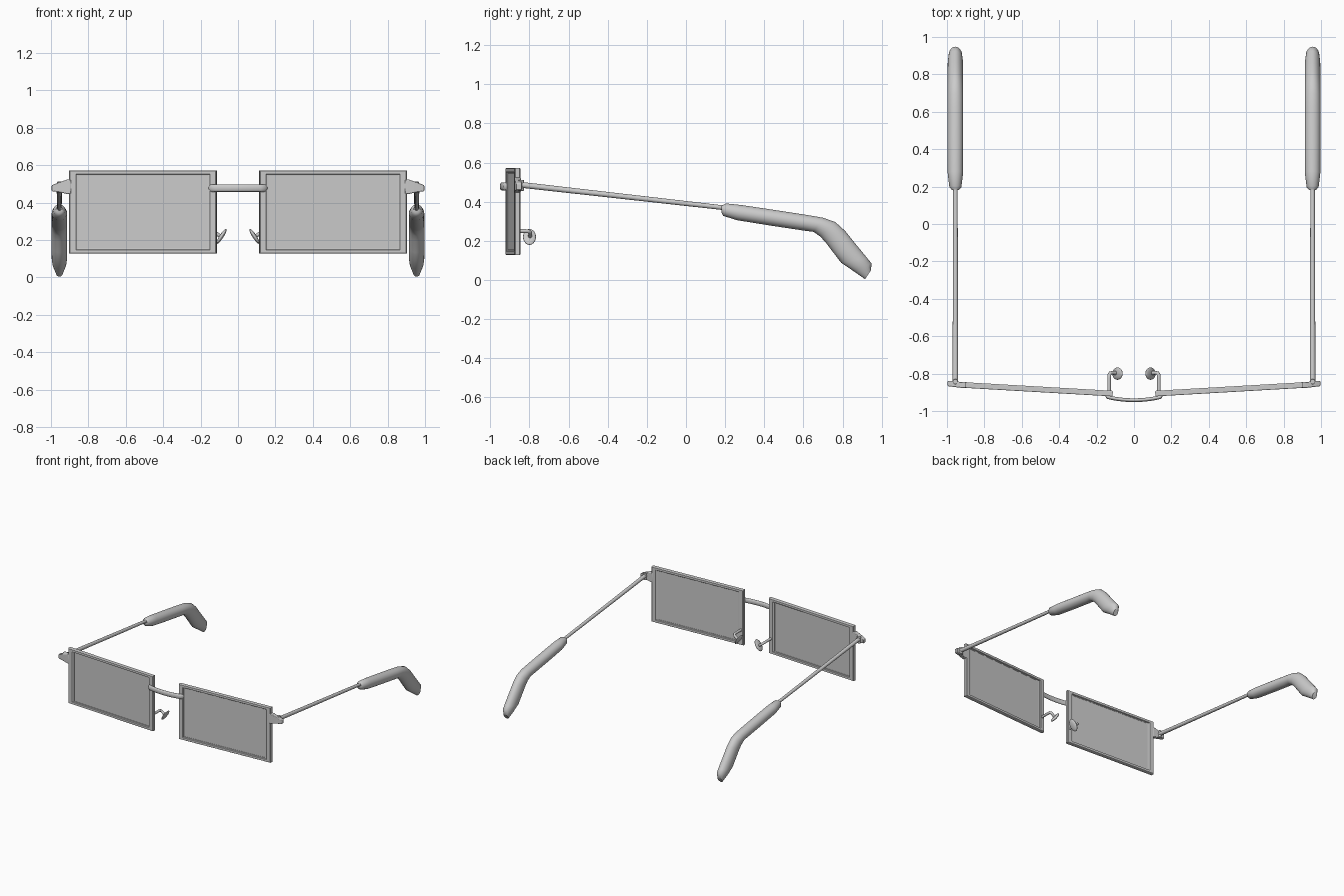
import bpy, bmesh
from math import sin, cos, pi, radians
from mathutils import Matrix, Vector

if "Cube" in bpy.data.objects:
    bpy.data.objects.remove(bpy.data.objects["Cube"])


def finish(name, bm, mirror=True, bevel=0, smooth=35):
    bmesh.ops.recalc_face_normals(bm, faces=bm.faces)
    me = bpy.data.meshes.new(name)
    bm.to_mesh(me)
    bm.free()
    ob = bpy.data.objects.new(name, me)
    bpy.context.collection.objects.link(ob)
    bpy.ops.object.select_all(action='DESELECT')
    bpy.context.view_layer.objects.active = ob
    ob.select_set(True)
    if bevel:
        b = ob.modifiers.new("bevel", 'BEVEL')
        b.width, b.segments = bevel, 2
    if mirror:
        m = ob.modifiers.new("mirror", 'MIRROR')
        m.use_mirror_merge = False
    if smooth:
        bpy.ops.object.shade_smooth_by_angle(angle=radians(smooth))
    return ob


def loft(rings, closed=False):
    """Skin a list of equally long point rings; cap the ends unless closed."""
    bm = bmesh.new()
    vs = [[bm.verts.new(p) for p in r] for r in rings]
    n = len(vs[0])
    pairs = list(zip(vs, vs[1:])) + ([(vs[-1], vs[0])] if closed else [])
    for a, b in pairs:
        for i in range(n):
            j = (i + 1) % n
            bm.faces.new((a[i], a[j], b[j], b[i]))
    if not closed:
        bm.faces.new(vs[0])
        bm.faces.new(vs[-1])
    return bm


def ellipse(c, u, v, n=20):
    c, u, v = Vector(c), Vector(u), Vector(v)
    return [c + u * cos(2 * pi * i / n) + v * sin(2 * pi * i / n) for i in range(n)]


# Rectangular rim: loops of (inset, depth), with a stepped inner lip
W, H = 0.395, 0.222
place = Matrix.Translation((0.508, -0.884, 0.35)) @ Matrix.Rotation(radians(3.3), 4, 'Z')


def rect(inset, y):
    w, h = W - inset, H - inset * 0.55
    return [place @ Vector(p) for p in ((-w, y, -h), (w, y, -h), (w, y, h), (-w, y, h))]


T = 0.015
profile = [(0.005, -T), (0, -T + .004), (0, T - .004), (0.005, T), (0.036, T), (0.041, T - .004),
           (0.041, 0.007), (0.05, 0.006), (0.05, -0.006), (0.041, -0.007), (0.041, -T + .004), (0.036, -T)]
finish("lens_rim", loft([rect(*p) for p in profile], closed=True), smooth=0)

# Lens
finish("lens", loft([rect(0.046, -0.004), rect(0.046, 0.004)]), smooth=0)

# Bridge: flattened bar bowed forward, ends turned into the rims
path = [(-.146, -.900, .5), (-.148, -.912, .9)]
path += [(x / 100, -.942 + .016 * (x / 14) ** 2, 1) for x in range(-14, 15, 2)]
path += [(.148, -.912, .9), (.146, -.900, .5)]
rings = []
for i, (x, y, s) in enumerate(path):
    a, b = path[max(i - 1, 0)], path[min(i + 1, len(path) - 1)]
    t = Vector((b[0] - a[0], b[1] - a[1], 0)).normalized()
    rings.append(ellipse((x, y, .478), Vector((-t.y, t.x, 0)) * .010 * s, (0, 0, .020 * s)))
finish("bridge", loft(rings), mirror=False, smooth=50)

# End piece: tapered block outside each rim
blocks = [(0.892, -.862, .485, .016, .040), (0.915, -.861, .485, .016, .038),
          (0.965, -.856, .482, .015, .024), (0.996, -.853, .477, .014, .016)]
finish("end_piece", loft([[(x, y - d, z - h), (x, y + d, z - h), (x, y + d, z + h), (x, y - d, z + h)]
                          for x, y, z, d, h in blocks]), bevel=0.004)

# Hinge barrel
finish("hinge", loft([ellipse((.955, -.843, z), (.014, 0, 0), (0, .014, 0)) for z in (.455, .512)]),
       bevel=0.003)

# Temple rod
finish("temple_rod", loft([ellipse((.955, -.86, .488), (.015, 0, 0), (0, 0, .015)),
                           ellipse((.955, .22, .366), (.012, 0, 0), (0, 0, .012))]))

# Ear tip: top and bottom side-view outline (y, z) and half width
tip = [((.181, .380), (.181, .345), .018), ((.205, .391), (.190, .328), .032),
       ((.283, .383), (.258, .306), .041), ((.45, .358), (.432, .278), .042),
       ((.62, .332), (.605, .252), .042), ((.70, .318), (.652, .246), .042),
       ((.763, .296), (.686, .222), .042), ((.814, .25), (.712, .194), .042),
       ((.87, .18), (.757, .135), .042), ((.926, .112), (.793, .088), .041),
       ((.948, .085), (.855, .046), .036), ((.946, .050), (.915, .004), .019)]
rings = []
for (y1, z1), (y2, z2), w in tip:
    rings.append(ellipse((.955, (y1 + y2) / 2, (z1 + z2) / 2), (w, 0, 0), (0, (y1 - y2) / 2, (z1 - z2) / 2), 24))
finish("ear_tip", loft(rings), smooth=45)

# Nose pad arms: bent wire on both sides
cu = bpy.data.curves.new("nose_pad_arm", 'CURVE')
cu.dimensions, cu.bevel_depth, cu.bevel_resolution = '3D', 0.010, 3
cu.use_fill_caps = True
wire = [(.133, -.900, .25), (.133, -.825, .25), (.132, -.806, .249), (.126, -.797, .244),
        (.115, -.796, .235), (.092, -.797, .219)]
for s in (1, -1):
    sp = cu.splines.new('POLY')
    sp.points.add(len(wire) - 1)
    for p, (x, y, z) in zip(sp.points, wire):
        p.co = (s * x, y, z, 1)
bpy.context.collection.objects.link(bpy.data.objects.new("nose_pad_arm", cu))

# Nose pads: tilted flattened ellipsoids
bm = bmesh.new()
bmesh.ops.create_uvsphere(bm, u_segments=20, v_segments=12, radius=1)
bmesh.ops.transform(bm, verts=bm.verts, matrix=Matrix.Translation((.088, -.800, .220))
                    @ Matrix.Rotation(radians(-33), 4, 'Y') @ Matrix.Diagonal((.011, .033, .048, 1)))
finish("nose_pad", bm, smooth=60)
